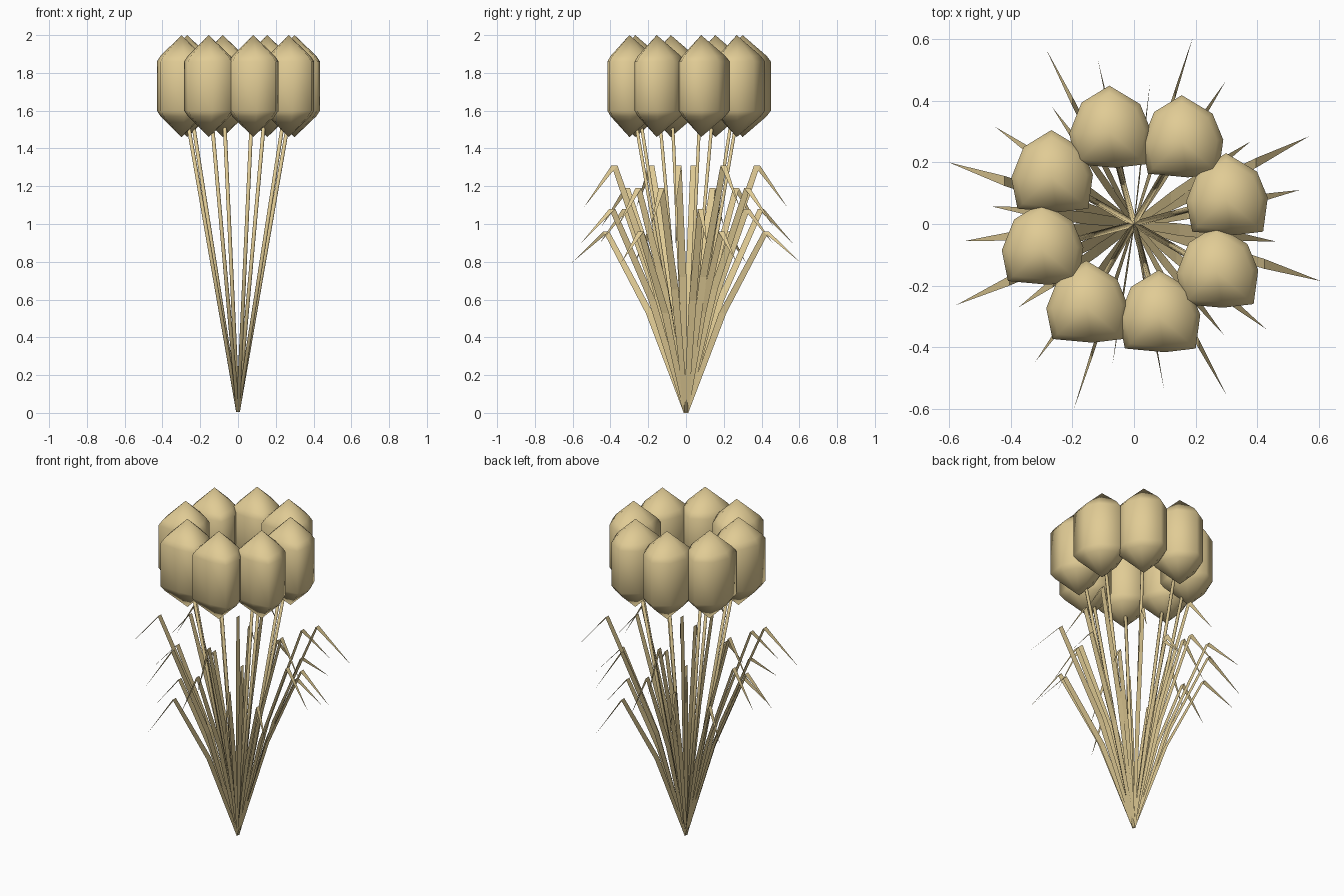
import bpy, bmesh
from math import radians, cos, sin, pi
from mathutils import Vector

if "Cube" in bpy.data.objects:
    bpy.data.objects.remove(bpy.data.objects["Cube"])

tan = bpy.data.materials.new("straw")
tan.diffuse_color = (0.75, 0.6, 0.3, 1)
tan.use_nodes = True
tan.node_tree.nodes["Principled BSDF"].inputs["Base Color"].default_value = tan.diffuse_color


def make(name, verts, faces, smooth=False):
    me = bpy.data.meshes.new(name)
    me.from_pydata(verts, [], faces)
    bm = bmesh.new()
    bm.from_mesh(me)
    bmesh.ops.recalc_face_normals(bm, faces=bm.faces)
    bm.to_mesh(me)
    bm.free()
    for p in me.polygons:
        p.use_smooth = smooth
    me.materials.append(tan)
    ob = bpy.data.objects.new(name, me)
    bpy.context.collection.objects.link(ob)
    return ob


# Flower bud: rounded three-petal outline lofted between two points
OUTLINE = [(0, .15), (.10, .09), (.135, .005), (.12, -.105),
           (.02, -.117), (-.11, -.105), (-.13, -.005), (-.09, .095)]
RINGS = [(1.57, .85), (1.60, 1), (1.86, 1), (1.89, .85)]


def bud(cx, cy):
    n = len(OUTLINE)
    verts = [(cx + x * s, cy + y * s, z) for z, s in RINGS for x, y in OUTLINE]
    lo, hi = len(verts), len(verts) + 1
    verts += [(cx, cy, 1.46), (cx, cy, 2.0)]
    faces = []
    for j in range(n):
        k = (j + 1) % n
        for r in range(len(RINGS) - 1):
            a = r * n
            faces.append((a + j, a + k, a + n + k, a + n + j))
        a = (len(RINGS) - 1) * n
        faces += [(lo, k, j), (a + j, a + k, hi)]
    make("flower_bud", verts, faces, True)


# Stem: thin straight tube from the ground point into the bud
def stem(cx, cy, sides=6, rad=.01):
    verts = []
    for px, py, pz in ((0, 0, .005), (cx, cy, 1.73)):
        verts += [(px + rad * cos(2 * pi * i / sides),
                   py + rad * sin(2 * pi * i / sides), pz) for i in range(sides)]
    faces = [(i, (i + 1) % sides, sides + (i + 1) % sides, sides + i)
             for i in range(sides)]
    faces += [tuple(range(sides)), tuple(range(sides, 2 * sides))]
    make("stem", verts, faces, True)


for i in range(8):
    a = radians(15 + 45 * i)
    bud(.31 * cos(a), .31 * sin(a))
    stem(.31 * cos(a), .31 * sin(a))

# Leaf: flat folded blade, always widened along y, ending in a point
PROFILE = [(0, 0, .012), (.32, .55, .02), (.70, 1, .016)]  # reach, height, half width


def leaf(angle, reach, height):
    d = Vector((cos(radians(angle)), sin(radians(angle)), 0))
    verts = []
    for r, h, w in PROFILE:
        p = d * r * reach + Vector((0, 0, h * height))
        verts += [p - Vector((0, w, 0)), p + Vector((0, w, 0))]
    verts.append(d * reach + Vector((0, 0, .83 * height)))
    make("leaf", verts, [(0, 1, 3, 2), (2, 3, 5, 4), (4, 5, 6)])


# Three rows of eight leaves; heights cycle through four sizes
HEIGHTS = [.96, 1.08, 1.19, 1.31]
ROWS = [
    (.55, 1, [11.6, 57.3, 102.4, 145, 185.7, 234.4, 280.3, 321.5]),
    (.634, 3, [26.6, 72.5, 116.7, 161.6, 204.5, 252, 298.4, 343]),
    (.463, 0, [35.3, 83.5, 125, 173, 215.8, 261.3, 309, 353]),
]
for reach, start, angles in ROWS:
    for k, a in enumerate(angles):
        leaf(a, reach, HEIGHTS[(start + k) % 4])
